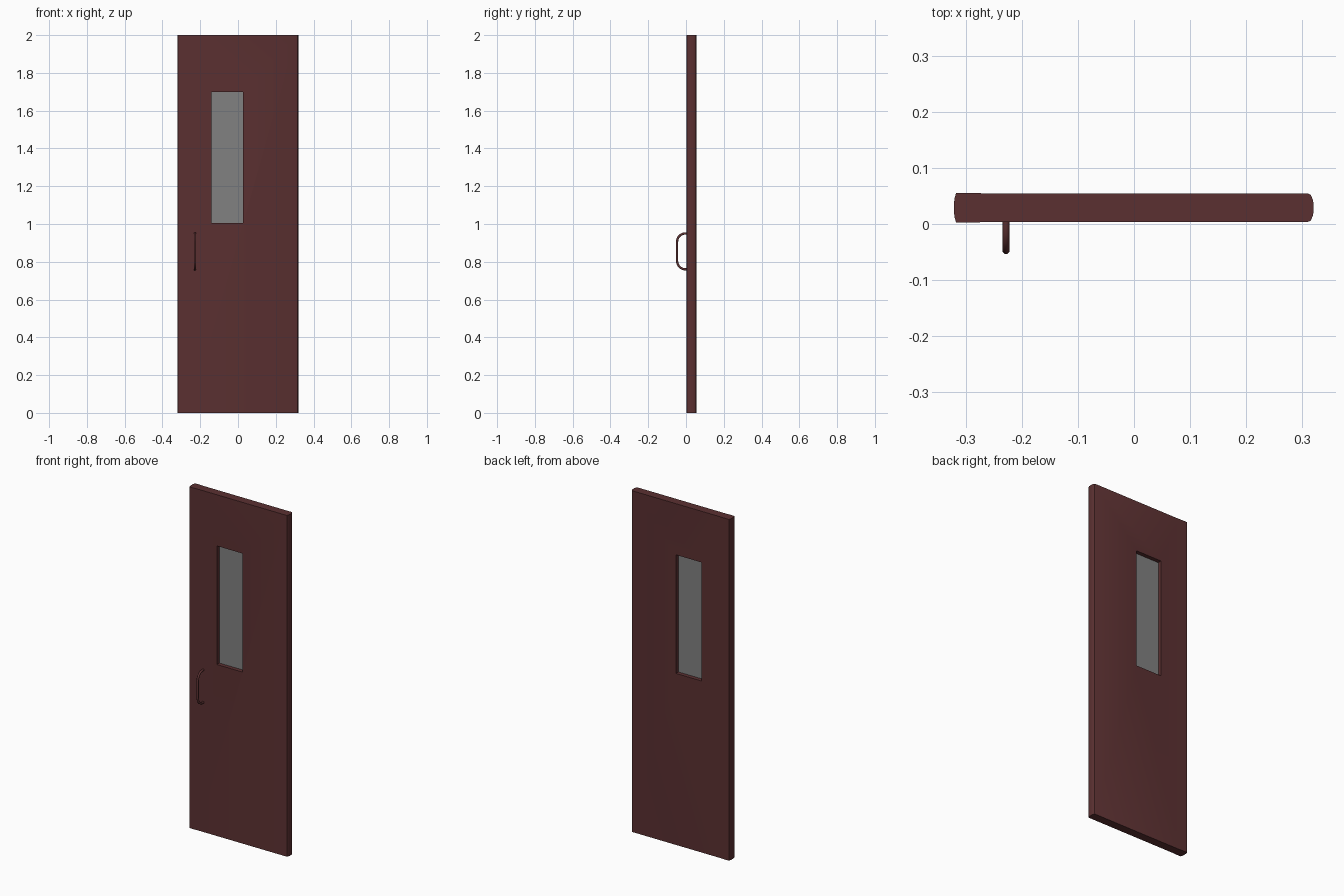
import bpy, bmesh, math

if "Cube" in bpy.data.objects:
    bpy.data.objects.remove(bpy.data.objects["Cube"])


def material(name, rgb):
    m = bpy.data.materials.new(name)
    m.diffuse_color = (*rgb, 1)
    m.use_nodes = True
    m.node_tree.nodes["Principled BSDF"].inputs["Base Color"].default_value = m.diffuse_color
    return m


def add_object(name, bm, mat=None):
    bmesh.ops.recalc_face_normals(bm, faces=bm.faces)
    mesh = bpy.data.meshes.new(name)
    bm.to_mesh(mesh)
    bm.free()
    ob = bpy.data.objects.new(name, mesh)
    bpy.context.collection.objects.link(ob)
    if mat:
        mesh.materials.append(mat)
    return ob


def box(name, lo, hi, mat=None):
    bm = bmesh.new()
    bmesh.ops.create_cube(bm, size=1)
    for v in bm.verts:
        v.co = [a + (c + 0.5) * (b - a) for c, a, b in zip(v.co, lo, hi)]
    return add_object(name, bm, mat)


def smooth(ob, angle=30):
    bpy.ops.object.select_all(action='DESELECT')
    ob.select_set(True)
    bpy.context.view_layer.objects.active = ob
    bpy.ops.object.shade_smooth_by_angle(angle=math.radians(angle))


maroon = material("maroon", (0.105, 0.03, 0.031))
glass_grey = material("glass_grey", (0.22, 0.22, 0.22))

# Door slab: half of the plan outline (x, half thickness), mirrored about its mid plane
MID = 0.029
half = [(-0.321, 0.008), (-0.3195, 0.018), (-0.317, 0.0265), (-0.29, 0.0265),
        (-0.258, 0.0252), (0.31, 0.0252), (0.315, 0.023), (0.3185, 0.015), (0.32, 0.007)]
outline = [(x, MID - t) for x, t in half] + [(x, MID + t) for x, t in reversed(half)]
bm = bmesh.new()
base = bm.faces.new([bm.verts.new((x, y, 0)) for x, y in outline])
top = bmesh.ops.extrude_face_region(bm, geom=[base])
bmesh.ops.translate(bm, vec=(0, 0, 2),
                    verts=[g for g in top['geom'] if isinstance(g, bmesh.types.BMVert)])
door = add_object("door_panel", bm, maroon)

# Window opening
cutter = box("window_cutter", (-0.14, -0.2, 1.005), (0.027, 0.2, 1.7), maroon)
cutter.hide_render = True
cut = door.modifiers.new("window", 'BOOLEAN')
cut.object = cutter
cut.solver = 'EXACT'
bpy.context.view_layer.objects.active = door
bpy.ops.object.modifier_apply(modifier=cut.name)
bpy.data.objects.remove(cutter, do_unlink=True)
smooth(door)

# Glass pane in the middle of the opening
box("window_glass", (-0.14, MID - 0.002, 1.005), (0.027, MID + 0.002, 1.7), glass_grey)

# Pull handle: U-shaped tube with rounded corners
R, SIDES, ZC, HX = 0.0065, 8, 0.855, -0.228
upper = [(0.008, 0.095)]
for i in range(6):
    a = math.radians(90 * i / 5)
    upper.append((-0.005 - 0.0425 * math.sin(a), 0.05 + 0.045 * math.cos(a)))
path = upper + [(y, -z) for y, z in reversed(upper)]
bm = bmesh.new()
rings = []
for i, (y, z) in enumerate(path):
    p, q = path[max(i - 1, 0)], path[min(i + 1, len(path) - 1)]
    dy, dz = q[0] - p[0], q[1] - p[1]
    d = math.hypot(dy, dz)
    ring = []
    for k in range(SIDES):
        a = 2 * math.pi * (k + 0.5) / SIDES
        u, w = R * math.cos(a), R * math.sin(a)
        ring.append(bm.verts.new((HX + u, y - w * dz / d, ZC + z + w * dy / d)))
    rings.append(ring)
for r, s in zip(rings, rings[1:]):
    for k in range(SIDES):
        j = (k + 1) % SIDES
        bm.faces.new((r[k], r[j], s[j], s[k]))
bm.faces.new(rings[0])
bm.faces.new(rings[-1])
smooth(add_object("pull_handle", bm, maroon), 50)
